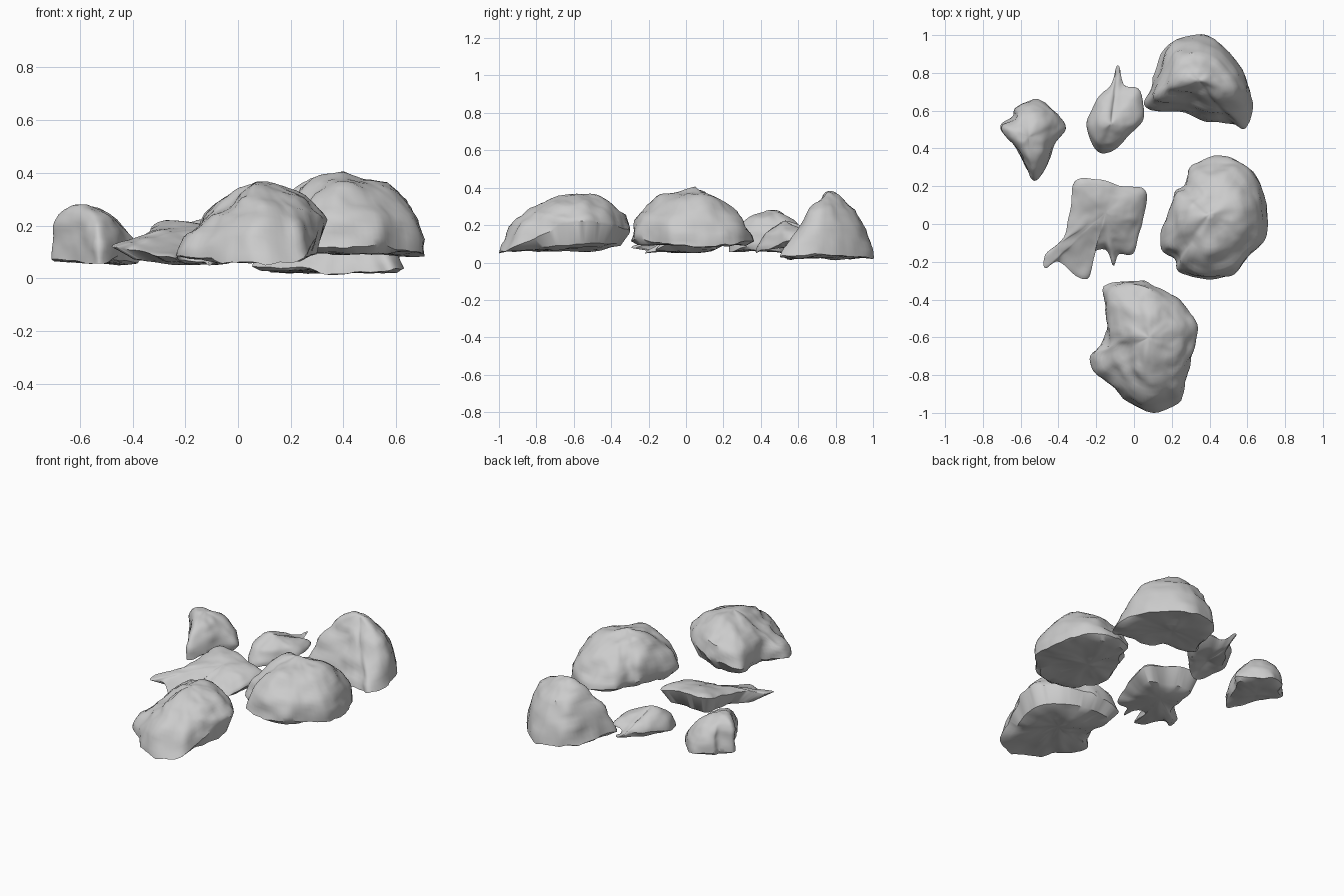
import bpy, bmesh, math
from mathutils import Vector, noise

SUB, TOP, LOW = 6, 18, 6   # samples per outline point, rings above and below the rim


def catmull(p0, p1, p2, p3, t):
    return [0.5 * (2*b + (c - a)*t + (2*a - 5*b + 4*c - d)*t*t + (3*b - a - 3*c + d)*t**3)
            for a, b, c, d in zip(p0, p1, p2, p3)]


def soften(ring, w):
    """Circular averaging, so the outline's notches fade towards the apex."""
    m = len(ring)
    return [sum((Vector(ring[(i + k) % m]) for k in range(-w, w + 1)), Vector()) / (2*w + 1)
            for i in range(m)]


def rock(name, apex, low, inset, pts, rough=0.02, hollow=0.0):
    """pts: x, y, rim height, shoulder inset fraction, shoulder height.
    The surface runs from the underside, out to the rim, over the shoulder to the apex."""
    n = len(pts)
    loop = [catmull(pts[i-1], pts[i], pts[(i+1) % n], pts[(i+2) % n], s / SUB)
            for i in range(n) for s in range(SUB)]
    for p in loop:                                # ragged rim
        p[2] += 0.014 * noise.noise(Vector((p[0]*14, p[1]*14, 3)))
    ax, ay, az = apex
    m = len(loop)
    rings = []
    for k in range(1, LOW):                       # underside, centre to rim
        t = k / LOW
        ring = []
        for x, y, ze, fs, zs in loop:
            f = 1 - t * (1 - inset) / 0.8 if t <= 0.8 else inset * (1 - t) / 0.2
            z = low + (ze - low) * 0.4 * t**3 + hollow * (1 - t)
            ring.append((x + (ax - x)*f, y + (ay - y)*f, z))
        rings.append(soften(ring, int((1 - t) * m * 0.08)))
    for k in range(TOP):                          # rim to apex
        t = k / TOP
        ring = []
        for x, y, ze, fs, zs in loop:
            f = t ** (math.log(fs) / math.log(0.5))
            z = ze*(2*t - 1)*(t - 1) + zs*4*t*(1 - t) + az*t*(2*t - 1)
            ring.append((x + (ax - x)*f, y + (ay - y)*f, z))
        rings.append(soften(ring, int(t * t * m * 0.09)))
    bm = bmesh.new()
    vr = [[bm.verts.new(p) for p in r] for r in rings]
    for a, b in zip(vr, vr[1:]):
        for i in range(m):
            bm.faces.new((a[i], a[(i+1) % m], b[(i+1) % m], b[i]))
    bottom, top = bm.verts.new((ax, ay, low + hollow)), bm.verts.new(apex)
    for i in range(m):
        bm.faces.new((bottom, vr[0][(i+1) % m], vr[0][i]))
        bm.faces.new((top, vr[-1][i], vr[-1][(i+1) % m]))
    bmesh.ops.recalc_face_normals(bm, faces=bm.faces[:])
    bm.normal_update()
    # weathered surface: broad lumps and layered ledges
    shift = Vector((ax * 3, ay * 3, 4))
    moves = []
    for v in bm.verts:
        p = v.co + shift
        lump = noise.noise(p * 6) + 0.6 * noise.noise(p * 13) + 0.3 * noise.noise(p * 27)
        ledge = 0.3 - abs(noise.noise(Vector((p.x*4, p.y*4, p.z*13)))) * 1.4
        moves.append(v.normal * rough * (lump * 0.9 + ledge))
    ceiling = max(v.co.z for v in bm.verts) + 0.006
    for v, d in zip(bm.verts, moves):
        v.co += d
        v.co.z = min(max(v.co.z, 0.004), ceiling)
    me = bpy.data.meshes.new(name)
    bm.to_mesh(me)
    bm.free()
    ob = bpy.data.objects.new(name, me)
    bpy.context.collection.objects.link(ob)
    bpy.context.view_layer.objects.active = ob
    ob.select_set(True)
    bpy.ops.object.shade_smooth_by_angle(angle=math.radians(38))
    ob.select_set(False)


# front boulder
rock("front_boulder", (0.08, -0.6, 0.36), 0.07, 0.18, [
    (-.16, -.33, .14, .35, .28), (0, -.305, .16, .35, .32), (.11, -.33, .18, .35, .33),
    (.24, -.40, .20, .35, .32), (.32, -.51, .22, .35, .32), (.32, -.66, .20, .35, .32),
    (.28, -.81, .13, .35, .30), (.23, -.95, .07, .40, .28), (.08, -.99, .06, .40, .29),
    (-.02, -.94, .06, .37, .28), (-.12, -.86, .07, .35, .24), (-.215, -.79, .08, .35, .22),
    (-.225, -.70, .09, .35, .23), (-.16, -.62, .10, .33, .28), (-.15, -.48, .12, .33, .29)],
    0.017)

# right boulder with a low front ledge
rock("right_boulder", (0.40, 0.05, 0.41), 0.095, 0.12, [
    (.27, .21, .14, .3, .30), (.31, .31, .13, .32, .28), (.43, .355, .12, .35, .28),
    (.56, .33, .11, .3, .29), (.65, .23, .10, .27, .31), (.70, .07, .09, .25, .31),
    (.70, -.08, .09, .27, .30), (.61, -.17, .11, .28, .31), (.53, -.265, .12, .32, .31),
    (.39, -.29, .12, .30, .32), (.24, -.25, .13, .32, .31), (.22, -.19, .14, .28, .30),
    (.15, -.13, .15, .26, .31), (.17, .02, .15, .25, .33), (.21, .16, .15, .25, .32)], 0.016)

# back right boulder, broken off steeply on its front
rock("back_boulder", (0.34, 0.76, 0.38), 0.025, 0.1, [
    (.07, .62, .05, .40, .25), (.10, .74, .05, .38, .32), (.16, .92, .04, .44, .31),
    (.24, .985, .03, .45, .30), (.38, .995, .03, .45, .30), (.51, .91, .03, .42, .30),
    (.60, .78, .04, .38, .30), (.63, .65, .04, .38, .28), (.59, .51, .03, .45, .22),
    (.52, .53, .03, .48, .22), (.40, .545, .02, .50, .24), (.27, .58, .03, .50, .25)], 0.014)

# flat ragged slab, tilted up towards the back
rock("flat_slab", (-0.15, 0.06, 0.19), 0.055, 0.3, [
    (-.32, .23, .20, .4, .22), (-.18, .24, .20, .4, .215), (-.08, .20, .18, .4, .20),
    (.06, .18, .14, .4, .19), (.05, .05, .12, .4, .18), (.03, -.05, .10, .4, .16),
    (0, -.16, .07, .4, .14), (-.08, -.16, .06, .4, .135), (-.11, -.22, .05, .4, .12),
    (-.15, -.14, .06, .4, .14), (-.22, -.16, .07, .4, .14), (-.24, -.28, .07, .4, .12),
    (-.31, -.27, .09, .4, .13), (-.40, -.20, .11, .4, .15), (-.47, -.23, .11, .4, .15),
    (-.47, -.16, .13, .4, .16), (-.37, -.07, .15, .4, .18), (-.34, .08, .18, .4, .20)], 0.009)

# arched shard with a spike at the back
rock("spiked_shard", (-0.12, 0.53, 0.225), 0.07, 0.3, [
    (-.085, .84, .12, .4, .14), (-.05, .74, .12, .35, .16), (.03, .70, .13, .35, .18),
    (.05, .555, .11, .35, .18), (-.02, .48, .09, .35, .18), (-.10, .40, .06, .35, .17),
    (-.17, .375, .05, .35, .16), (-.22, .42, .07, .35, .18), (-.245, .53, .10, .35, .20),
    (-.19, .66, .12, .35, .19), (-.125, .74, .12, .35, .17)], 0.009, 0.03)

# small steep-sided chunk, undercut on its right
rock("left_chunk", (-0.56, 0.46, 0.265), 0.06, 0.1, [
    (-.53, .66, .07, .28, .20), (-.46, .63, .06, .28, .20), (-.40, .57, .07, .28, .20),
    (-.37, .51, .09, .30, .19), (-.42, .42, .10, .28, .22), (-.455, .32, .08, .27, .22),
    (-.52, .23, .06, .28, .21), (-.56, .28, .06, .25, .22), (-.63, .40, .06, .22, .24),
    (-.70, .48, .07, .22, .24), (-.705, .53, .07, .22, .24), (-.64, .57, .08, .25, .23),
    (-.62, .62, .08, .26, .21)], 0.012)
